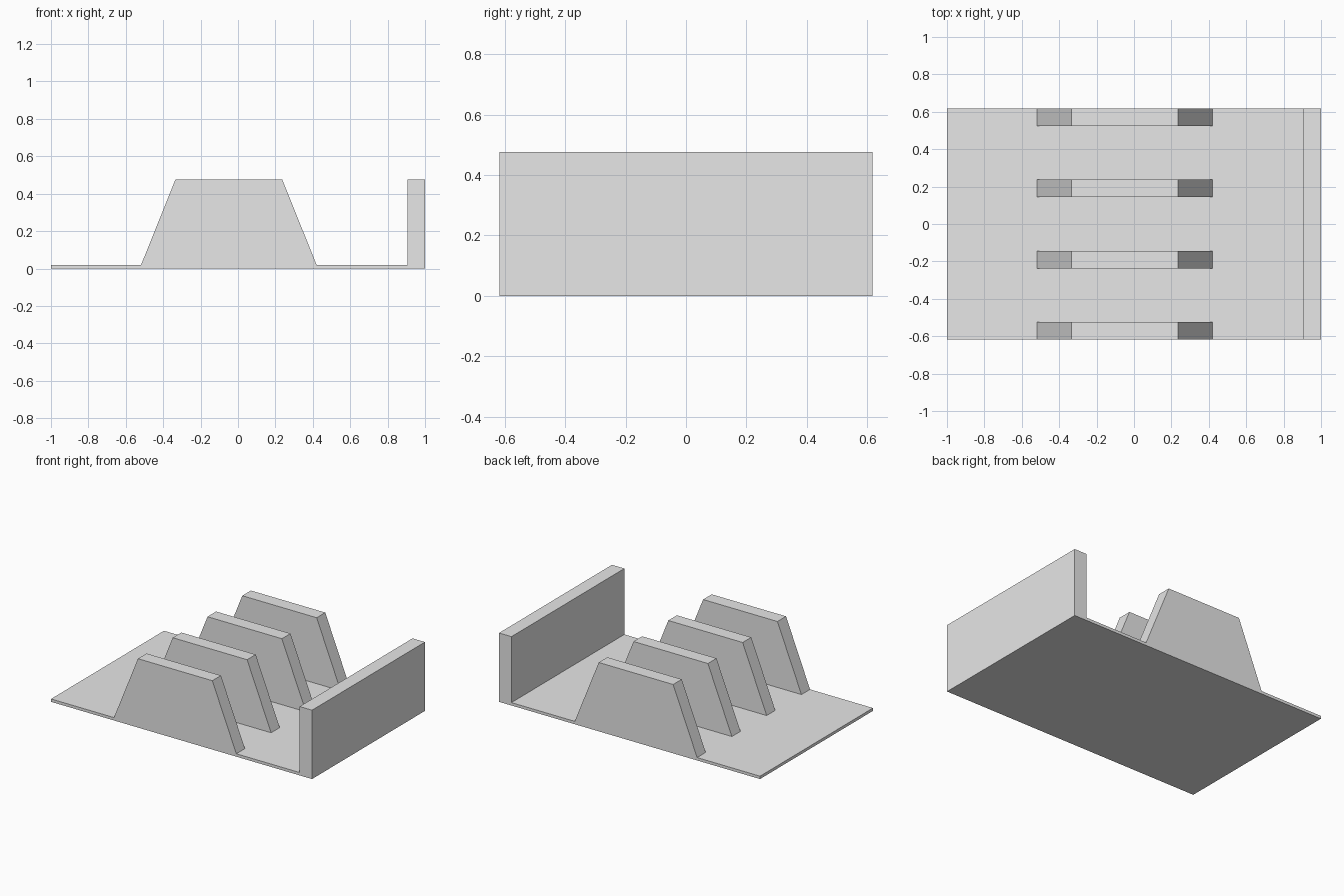
import bpy
import bmesh

cube = bpy.data.objects.get("Cube")
if cube:
    bpy.data.objects.remove(cube, do_unlink=True)

grey = bpy.data.materials.new("plain grey")
grey.use_nodes = True
colour = (0.8, 0.8, 0.8, 1)
grey.diffuse_color = colour
grey.node_tree.nodes["Principled BSDF"].inputs["Base Color"].default_value = colour

HALF_DEPTH = 0.618
FIN_THICKNESS = 0.094


def extrude_profile(name, profile, y_min, y_max):
    """Solid made by pushing an x-z outline along y."""
    bm = bmesh.new()
    face = bm.faces.new([bm.verts.new((x, y_min, z)) for x, z in profile])
    result = bmesh.ops.extrude_face_region(bm, geom=[face])
    moved = [v for v in result["geom"] if isinstance(v, bmesh.types.BMVert)]
    bmesh.ops.translate(bm, vec=(0, y_max - y_min, 0), verts=moved)
    bmesh.ops.recalc_face_normals(bm, faces=bm.faces)
    mesh = bpy.data.meshes.new(name)
    bm.to_mesh(mesh)
    bm.free()
    mesh.materials.append(grey)
    obj = bpy.data.objects.new(name, mesh)
    bpy.context.collection.objects.link(obj)
    return obj


# Thin base plate with the upright end wall in one L-shaped outline
extrude_profile("base_and_end_wall",
                [(-1, 0), (1, 0), (1, 0.477), (0.905, 0.477), (0.905, 0.02), (-1, 0.02)],
                -HALF_DEPTH, HALF_DEPTH)

# Four evenly spaced upright dividers with sloping ends
fin_profile = [(-0.524, 0.005), (0.426, 0.005), (0.236, 0.477), (-0.334, 0.477)]
spacing = (2 * HALF_DEPTH - FIN_THICKNESS) / 3
for i in range(4):
    start = -HALF_DEPTH + i * spacing
    extrude_profile(f"divider_{i + 1}", fin_profile, start, start + FIN_THICKNESS)
